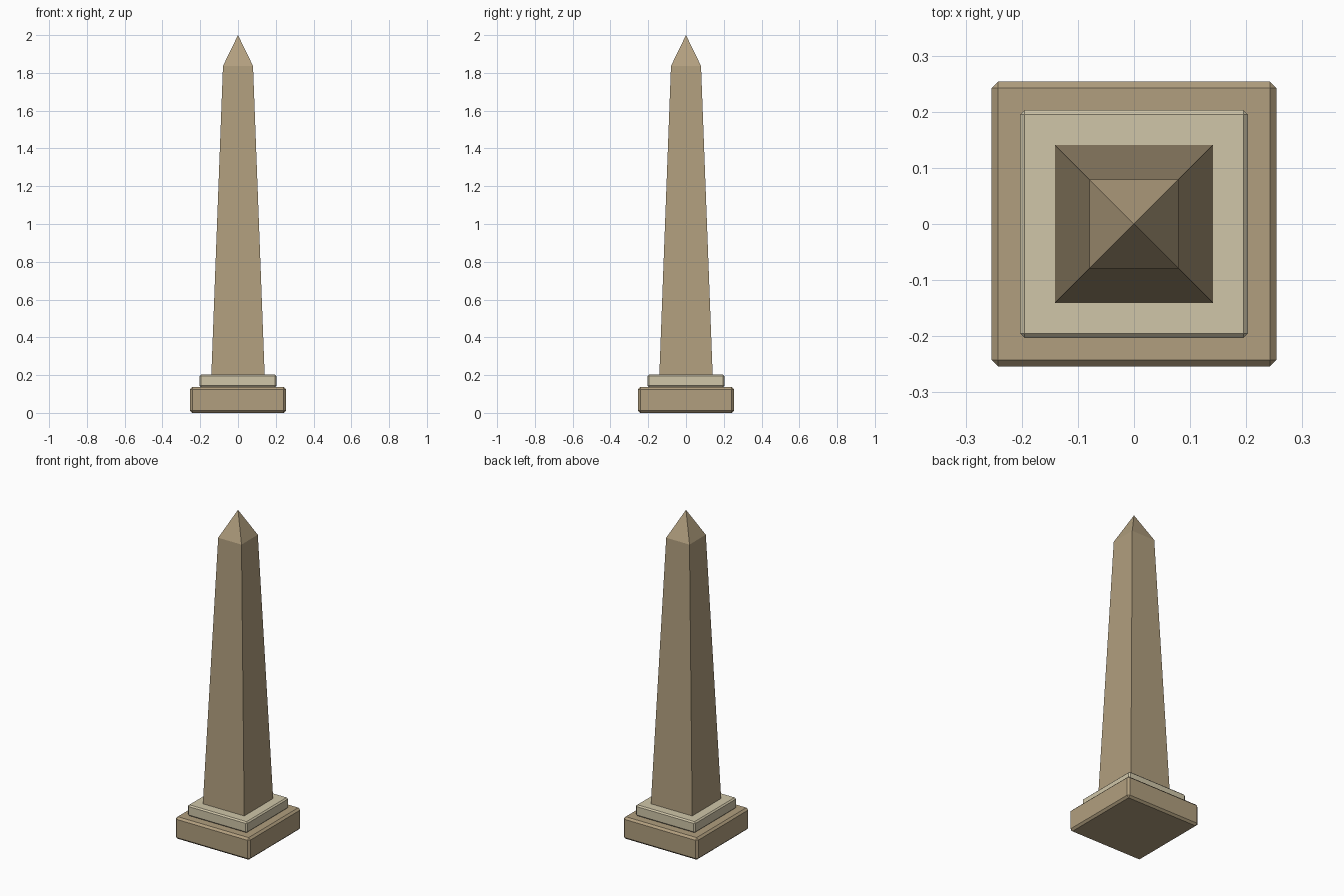
import bpy, bmesh

if "Cube" in bpy.data.objects:
    bpy.data.objects.remove(bpy.data.objects["Cube"])


def material(name, rgb):
    m = bpy.data.materials.new(name)
    m.diffuse_color = (*rgb, 1.0)
    m.use_nodes = True
    m.node_tree.nodes["Principled BSDF"].inputs["Base Color"].default_value = m.diffuse_color
    return m


stone = material("brown stone", (0.44, 0.345, 0.21))
pale = material("pale stone", (0.63, 0.565, 0.395))


def finish(name, bm, mat):
    bmesh.ops.recalc_face_normals(bm, faces=bm.faces)
    mesh = bpy.data.meshes.new(name)
    bm.to_mesh(mesh)
    bm.free()
    mesh.materials.append(mat)
    obj = bpy.data.objects.new(name, mesh)
    bpy.context.collection.objects.link(obj)
    return obj


def slab(name, half, z0, z1, bevel, mat):
    """Square block with chamfered edges."""
    bm = bmesh.new()
    bmesh.ops.create_cube(bm, size=1)
    for v in bm.verts:
        v.co = (v.co.x * 2 * half, v.co.y * 2 * half, z1 if v.co.z > 0 else z0)
    bmesh.ops.bevel(bm, geom=bm.edges[:], offset=bevel, segments=1,
                    affect='EDGES')
    return finish(name, bm, mat)


# Stepped plinth
slab("plinth", 0.254, 0.0, 0.136, 0.012, stone)
slab("plinth_step", 0.203, 0.136, 0.204, 0.008, pale)

# Tapered shaft with pyramid tip
bm = bmesh.new()
rings = [[bm.verts.new((x * h, y * h, z))
          for x, y in ((-1, -1), (1, -1), (1, 1), (-1, 1))]
         for h, z in ((0.141, 0.204), (0.0795, 1.837))]
tip = bm.verts.new((0, 0, 2.0))
bm.faces.new(rings[0])
for i in range(4):
    j = (i + 1) % 4
    bm.faces.new((rings[0][i], rings[0][j], rings[1][j], rings[1][i]))
    bm.faces.new((rings[1][i], rings[1][j], tip))
finish("obelisk_shaft", bm, stone)
